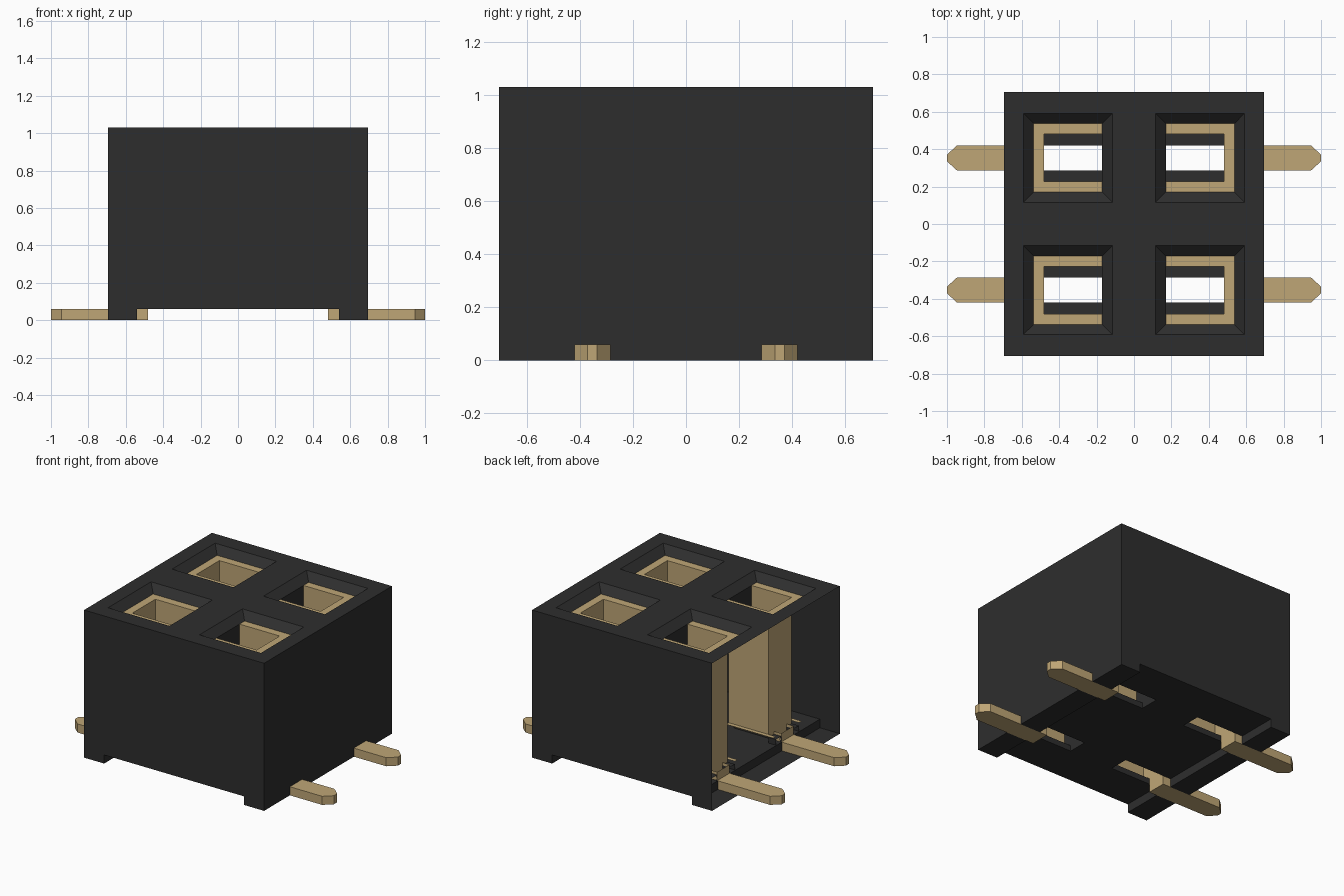
import bpy, bmesh

if "Cube" in bpy.data.objects:
    bpy.data.objects.remove(bpy.data.objects["Cube"], do_unlink=True)


def material(name, rgb):
    m = bpy.data.materials.new(name)
    m.use_nodes = True
    m.diffuse_color = (*rgb, 1)
    m.node_tree.nodes["Principled BSDF"].inputs["Base Color"].default_value = (*rgb, 1)
    return m


BLACK = material("black plastic", (0.027, 0.027, 0.027))
GOLD = material("gold metal", (0.52, 0.38, 0.18))

W, D, H = 0.695, 0.705, 1.03     # housing half width, half depth, height
LEG, FLOOR = 0.54, 0.06          # inner edge of side rails, underside height
C = 0.353                        # socket centre on both axes
LIP, MOUTH, BORE = 0.237, 0.183, 0.127   # half sizes of funnel, contact, bore
SLOT = 0.068                     # half width of pin and floor slot
RIM, SHELF = 0.98, 0.10          # contact top, pocket bottom
SIDES = [(sx, sy) for sx in (-1, 1) for sy in (-1, 1)]


def face(bm, pts):
    return bm.faces.new([bm.verts.new(p) for p in pts])


def rect(bm, x0, x1, y0, y1, z):
    face(bm, [(x0, y0, z), (x1, y0, z), (x1, y1, z), (x0, y1, z)])


def wall(bm, a, b, z0, z1):
    face(bm, [(*a, z0), (*b, z0), (*b, z1), (*a, z1)])


def sheet(bm, xs, ys, z, hole):
    """Flat grid with the cells left out whose centre satisfies hole."""
    for x0, x1 in zip(xs, xs[1:]):
        for y0, y1 in zip(ys, ys[1:]):
            if not hole(abs(x0 + x1) / 2, abs(y0 + y1) / 2):
                rect(bm, x0, x1, y0, y1, z)


def mirrored(*v):
    return [-a for a in reversed(v)] + list(v)


def finish(bm, name, mat):
    bmesh.ops.remove_doubles(bm, verts=bm.verts, dist=0.0005)
    bmesh.ops.dissolve_limit(bm, angle_limit=0.01, verts=bm.verts, edges=bm.edges)
    bmesh.ops.recalc_face_normals(bm, faces=bm.faces)
    mesh = bpy.data.meshes.new(name)
    bm.to_mesh(mesh)
    bm.free()
    mesh.materials.append(mat)
    ob = bpy.data.objects.new(name, mesh)
    bpy.context.collection.objects.link(ob)


# Housing shell, open on the -x side
bm = bmesh.new()
for y in (-D, D):
    face(bm, [(x, y, z) for x, z in ((-W, 0), (-LEG, 0), (-LEG, FLOOR), (LEG, FLOOR),
                                     (LEG, 0), (W, 0), (W, H), (-W, H))])
wall(bm, (W, -D), (W, D), 0, H)

# Top with four square mouths
edges = (C - LIP, C + LIP)
sheet(bm, mirrored(*edges, W), mirrored(*edges, D), H,
      lambda x, y: abs(x - C) < LIP and abs(y - C) < LIP)

# Underside with slots, and side rails notched for the pins
slots = mirrored(C - SLOT, C + SLOT, D)
sheet(bm, mirrored(C - MOUTH, LEG), slots, FLOOR,
      lambda x, y: x > C - MOUTH and abs(y - C) < SLOT)
for s in (-1, 1):
    sheet(bm, sorted((s * LEG, s * W)), slots, 0, lambda x, y: abs(y - C) < SLOT)
    for y0, y1 in zip(slots[::2], slots[1::2]):
        wall(bm, (s * LEG, y0), (s * LEG, y1), 0, FLOOR)

# Funnels, exposed pocket walls, shelves and slot sides
for sx, sy in SIDES:
    def at(x, y):
        return (sx * (C + x), sy * (C + y))
    corners = [(-1, -1), (1, -1), (1, 1), (-1, 1)]
    for a, b in zip(corners, corners[1:] + corners[:1]):
        face(bm, [(*at(p[0] * r, p[1] * r), z)
                  for p, r, z in ((a, LIP, H), (b, LIP, H), (b, MOUTH, RIM), (a, MOUTH, RIM))])
    wall(bm, at(-MOUTH, -BORE), at(-MOUTH, BORE), SHELF, RIM)
    wall(bm, at(-MOUTH, -SLOT), at(-MOUTH, SLOT), FLOOR, SHELF)
    for t in (-1, 1):
        face(bm, [(*at(x, t * y), SHELF) for x, y in
                  ((-MOUTH, SLOT), (MOUTH, SLOT), (MOUTH, BORE), (-MOUTH, BORE))])
        wall(bm, at(-MOUTH, t * SLOT), at(MOUTH, t * SLOT), FLOOR, SHELF)
        wall(bm, at(BORE, t * BORE), at(MOUTH, t * BORE), FLOOR, SHELF)
finish(bm, "housing", BLACK)

# Contacts: U-shaped liner with a rim and foot, and a flat pin with a pointed tip
for sx, sy in SIDES:
    def at(x, y):
        return (sx * (C + x), sy * (C + y))
    bm = bmesh.new()
    inner = [(-MOUTH, -BORE), (BORE, -BORE), (BORE, BORE), (-MOUTH, BORE)]
    outer = [(-MOUTH, -MOUTH), (MOUTH, -MOUTH), (MOUTH, MOUTH), (-MOUTH, MOUTH)]
    for i in range(3):
        a, b, c, d = inner[i], inner[i + 1], outer[i + 1], outer[i]
        wall(bm, at(*a), at(*b), SHELF, RIM)
        face(bm, [(*at(*p), RIM) for p in (a, b, c, d)])
    for t in (-1, 1):
        face(bm, [(*at(x, t * y), SHELF + 0.02) for x, y in
                  ((-MOUTH, BORE), (MOUTH, BORE), (MOUTH, BORE + 0.03), (-MOUTH, BORE + 0.03))])
    finish(bm, "contact_liner", GOLD)

    bm = bmesh.new()
    tip = 1 - C
    outline = [(BORE, -SLOT), (tip - 0.055, -SLOT), (tip, -0.018),
               (tip, 0.018), (tip - 0.055, SLOT), (BORE, SLOT)]
    base = face(bm, [(*at(*p), 0) for p in outline])
    top = bmesh.ops.extrude_face_region(bm, geom=[base])["geom"]
    for v in top:
        if isinstance(v, bmesh.types.BMVert):
            v.co.z = FLOOR
    tail = [(BORE, -SLOT), (MOUTH, -SLOT), (MOUTH, SLOT), (BORE, SLOT)]
    for a, b in zip(tail, tail[1:] + tail[:1]):
        wall(bm, at(*a), at(*b), FLOOR, SHELF + 0.02)
    finish(bm, "contact_pin", GOLD)
